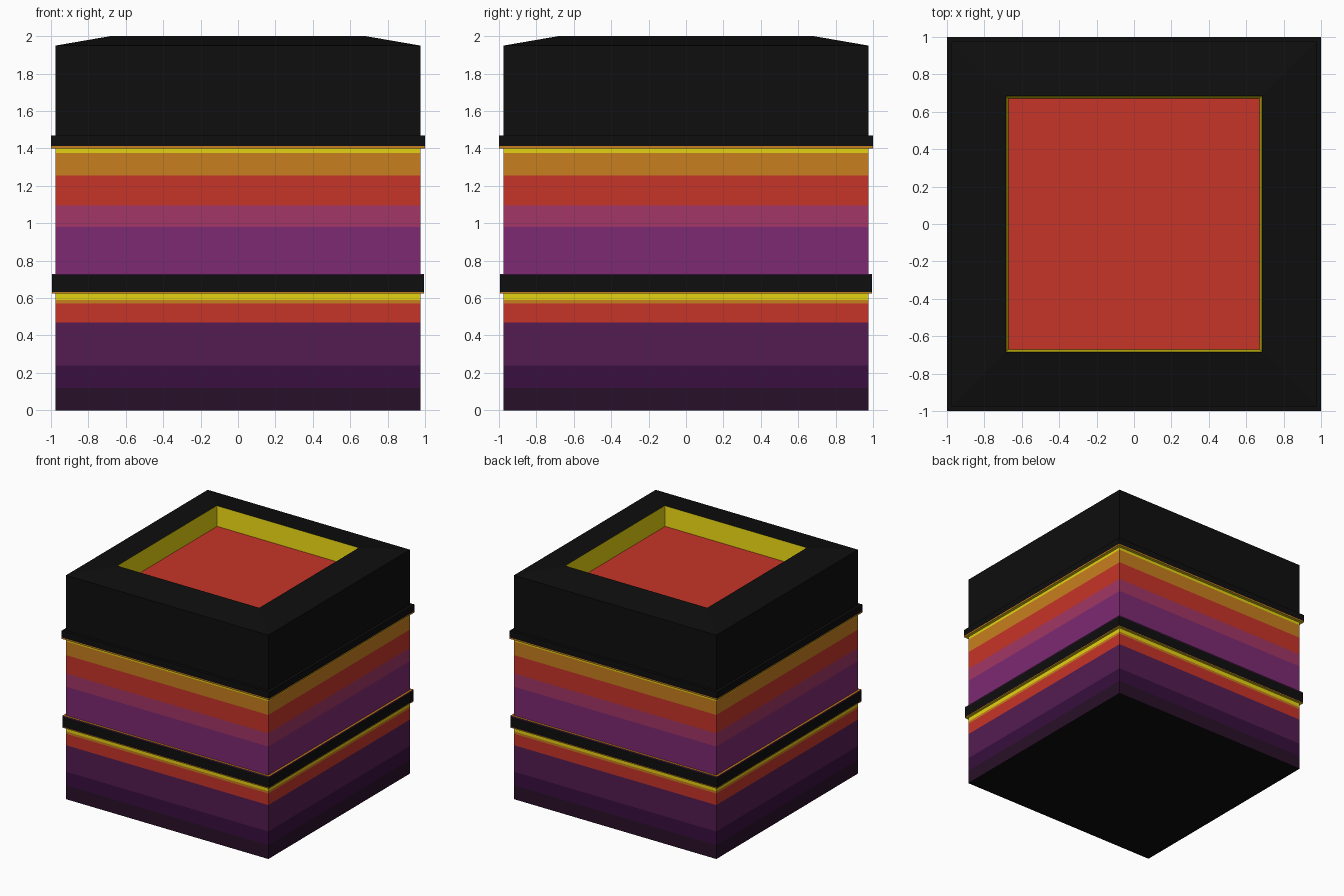
import bpy, bmesh

if "Cube" in bpy.data.objects:
    bpy.data.objects.remove(bpy.data.objects["Cube"])


def lin(c):
    c /= 255
    return c / 12.92 if c <= 0.04045 else ((c + 0.055) / 1.055) ** 2.4


COLOURS = {
    "black": (14, 14, 14),
    "darkest_purple": (40, 16, 40),
    "deep_violet": (56, 15, 62),
    "plum": (84, 28, 82),
    "purple": (125, 41, 114),
    "pink": (162, 54, 102),
    "red": (198, 52, 40),
    "orange": (200, 126, 30),
    "yellow": (228, 210, 18),
}
MATS = {}
for cname, rgb in COLOURS.items():
    m = bpy.data.materials.new(cname)
    m.diffuse_color = (*[lin(c) for c in rgb], 1)
    m.use_nodes = True
    m.node_tree.nodes["Principled BSDF"].inputs["Base Color"].default_value = m.diffuse_color
    MATS[cname] = m


def square_loft(name, start, steps, cap_start=None, cap_end=None):
    """Square cross-sections (half width, z) joined by bands, one colour per band."""
    names = list(dict.fromkeys([s[2] for s in steps] + [c for c in (cap_start, cap_end) if c]))
    bm = bmesh.new()

    def ring(h, z):
        return [bm.verts.new((sx * h, sy * h, z)) for sx, sy in ((-1, -1), (1, -1), (1, 1), (-1, 1))]

    prev = ring(*start)
    if cap_start:
        bm.faces.new(prev[::-1]).material_index = names.index(cap_start)
    for h, z, colour in steps:
        cur = ring(h, z)
        for i in range(4):
            j = (i + 1) % 4
            f = bm.faces.new((prev[i], prev[j], cur[j], cur[i]))
            f.material_index = names.index(colour)
        prev = cur
    if cap_end:
        bm.faces.new(prev).material_index = names.index(cap_end)
    me = bpy.data.meshes.new(name)
    bm.to_mesh(me)
    bm.free()
    for n in names:
        me.materials.append(MATS[n])
    ob = bpy.data.objects.new(name, me)
    bpy.context.collection.objects.link(ob)
    return ob


B = 0.975  # half width of the body

# Lower striped block, dark to bright
square_loft("lower_body", (B, 0), [
    (B, 0.12, "darkest_purple"), (B, 0.24, "deep_violet"), (B, 0.47, "plum"),
    (B, 0.57, "red"), (B, 0.59, "orange"), (B, 0.625, "yellow")], cap_start="black")

# Lower raised trim
square_loft("lower_trim", (B, 0.625), [
    (0.995, 0.625, "yellow"), (0.995, 0.633, "orange"), (0.995, 0.722, "black"),
    (0.995, 0.73, "plum"), (B, 0.73, "orange")])

# Upper striped block
square_loft("upper_body", (B, 0.73), [
    (B, 0.98, "purple"), (B, 1.095, "pink"), (B, 1.255, "red"),
    (B, 1.375, "orange"), (B, 1.40, "yellow")])

# Upper raised trim
square_loft("upper_trim", (B, 1.40), [
    (1.0, 1.40, "yellow"), (1.0, 1.412, "orange"), (1.0, 1.47, "black"), (B, 1.47, "black")])

# Black lid with gently sloping top, and the recessed tray in it
square_loft("lid", (B, 1.47), [(B, 1.95, "black"), (0.685, 2.0, "black")])
square_loft("tray", (0.685, 2.0), [(0.67, 1.83, "yellow")], cap_end="red")
